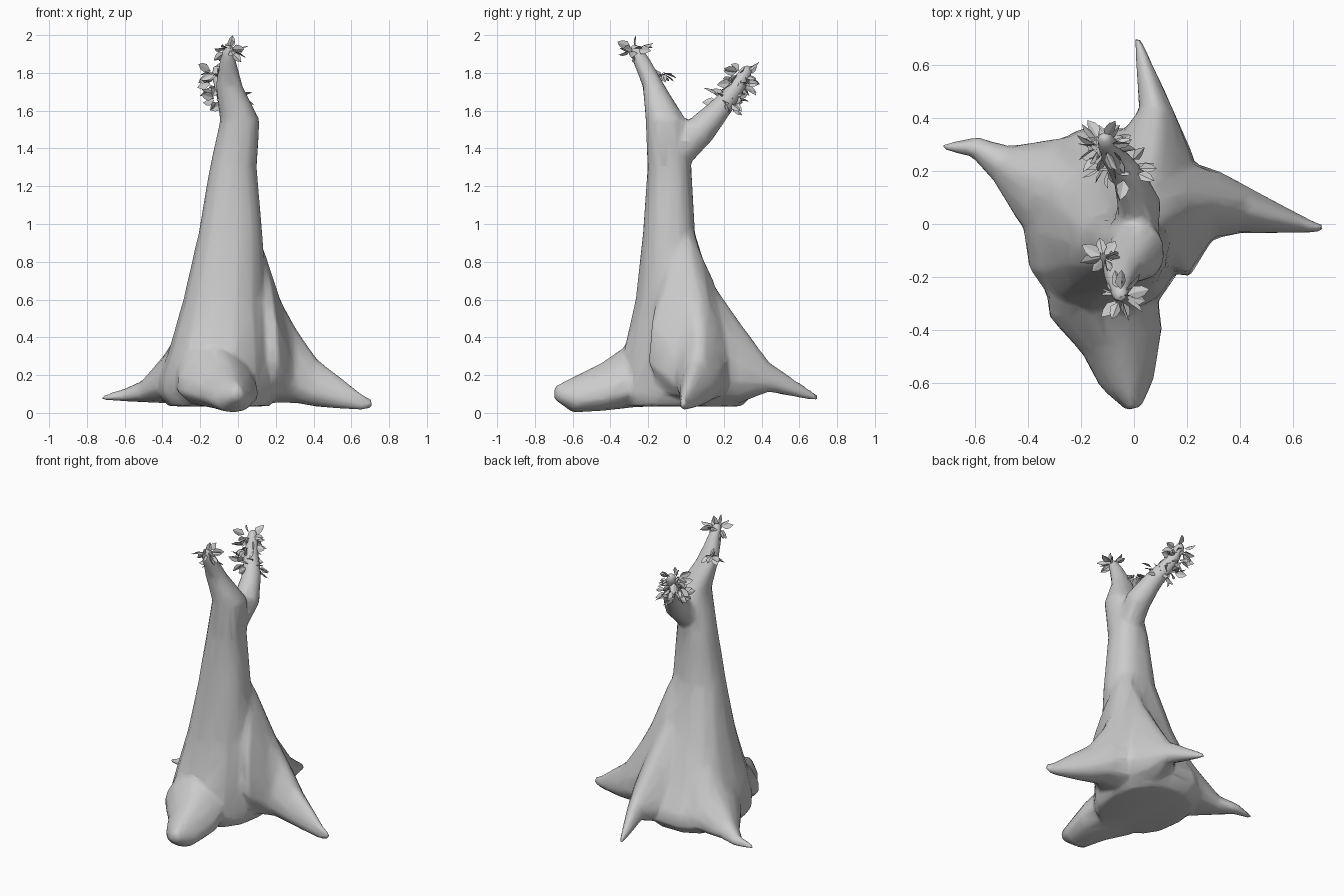
import bpy, bmesh, random
from math import sin, cos, pi, copysign
from mathutils import Vector

random.seed(7)
bm = bmesh.new()


def loft(rings):
    """Skin a closed, capped tube through equal-length rings."""
    rows = [[bm.verts.new(p) for p in r] for r in rings]
    n = len(rows[0])
    faces = [bm.faces.new((a[i], a[(i + 1) % n], b[(i + 1) % n], b[i]))
             for a, b in zip(rows, rows[1:]) for i in range(n)]
    faces += [bm.faces.new(rows[0][::-1]), bm.faces.new(rows[-1])]
    bmesh.ops.recalc_face_normals(bm, faces=faces)


def soft(v):
    return copysign(abs(v) ** 0.85, v)


# Trunk flowing into the front branch: z, x min, x max, y min, y max
trunk = [(0.035, -0.37, 0.17, -0.33, 0.30), (0.10, -0.42, 0.21, -0.34, 0.37),
         (0.18, -0.42, 0.20, -0.345, 0.36), (0.32, -0.37, 0.18, -0.335, 0.28),
         (0.60, -0.29, 0.15, -0.27, 0.16), (0.95, -0.21, 0.13, -0.23, 0.05),
         (1.30, -0.15, 0.10, -0.205, 0.03), (1.55, -0.095, 0.115, -0.215, 0.0),
         (1.73, -0.12, 0.025, -0.23, -0.11), (1.88, -0.095, -0.015, -0.29, -0.195),
         (1.95, -0.075, -0.025, -0.30, -0.245)]
loft([[((x0 + x1) / 2 + (x1 - x0) / 2 * soft(cos(t)),
        (y0 + y1) / 2 + (y1 - y0) / 2 * soft(sin(t)), z)
       for t in [2 * pi * i / 14 for i in range(14)]]
      for z, x0, x1, y0, y1 in trunk])

# Roots as upright pear-shaped sections: x, y, z min, z max, half width
roots = [
    [(-0.11, -0.10, 0.04, 0.60, 0.22), (-0.115, -0.31, 0.025, 0.36, 0.205),
     (-0.045, -0.44, 0.01, 0.27, 0.155), (-0.025, -0.60, 0.0, 0.19, 0.10),
     (0.0, -0.695, 0.07, 0.145, 0.03)],
    [(0.0, -0.02, 0.05, 1.15, 0.12), (0.12, 0.02, 0.05, 0.90, 0.22),
     (0.22, 0.07, 0.05, 0.61, 0.17), (0.31, 0.07, 0.05, 0.445, 0.12),
     (0.42, 0.05, 0.03, 0.285, 0.085),
     (0.66, -0.01, 0.012, 0.10, 0.025), (0.715, -0.015, 0.028, 0.07, 0.013)],
    [(0.02, -0.02, 0.05, 1.0, 0.12), (0.05, 0.12, 0.05, 0.72, 0.19),
     (0.07, 0.28, 0.05, 0.49, 0.14), (0.08, 0.44, 0.11, 0.27, 0.06),
     (0.012, 0.70, 0.06, 0.095, 0.013)],
    [(-0.16, 0.05, 0.05, 0.70, 0.22), (-0.36, 0.17, 0.05, 0.33, 0.17),
     (-0.50, 0.23, 0.055, 0.175, 0.07), (-0.60, 0.29, 0.06, 0.13, 0.04),
     (-0.72, 0.29, 0.065, 0.095, 0.013)]]
for secs in roots:
    rings = []
    for i, (x, y, z0, z1, w) in enumerate(secs):
        a, b = secs[max(i - 1, 0)], secs[min(i + 1, len(secs) - 1)]
        side = Vector((a[1] - b[1], b[0] - a[0], 0)).normalized()
        pear = 0.5 if z1 > 0.4 else 0.35
        rings.append([Vector((x, y, (z0 + z1) / 2 + (z1 - z0) / 2 * sin(t)))
                      + side * w * cos(t) * (1 - pear * sin(t))
                      for t in [2 * pi * k / 12 for k in range(12)]])
    loft(rings)

# Back branch: centre and radius
branch = [(0.0, -0.06, 1.36, 0.09), (0.02, 0.07, 1.49, 0.085), (-0.02, 0.18, 1.61, 0.062),
          (-0.08, 0.26, 1.71, 0.048), (-0.11, 0.32, 1.81, 0.035), (-0.115, 0.33, 1.84, 0.02)]
rings = []
for i, (x, y, z, r) in enumerate(branch):
    d = Vector(branch[min(i + 1, 5)][:3]) - Vector(branch[max(i - 1, 0)][:3])
    u = d.cross(Vector((1, 0, 0))).normalized()
    v = d.cross(u).normalized()
    rings.append([Vector((x, y, z)) + r * (u * cos(t) + v * sin(t))
                  for t in [2 * pi * k / 10 for k in range(10)]])
loft(rings)


def finish(bmesh_data, name):
    me = bpy.data.meshes.new(name)
    bmesh_data.to_mesh(me)
    bmesh_data.free()
    ob = bpy.data.objects.new(name, me)
    bpy.context.collection.objects.link(ob)
    return ob


# Fuse wood parts, soften the joins, reduce to a low-poly skin
wood = finish(bm, "tree_trunk")
m = wood.modifiers.new("fuse", 'REMESH')
m.mode = 'VOXEL'
m.voxel_size = 0.012
m.use_smooth_shade = True
m = wood.modifiers.new("soften", 'SMOOTH')
m.factor = 0.5
m.iterations = 14
m = wood.modifiers.new("reduce", 'DECIMATE')
m.ratio = 0.04

# Leaves: flat pointed blades radiating from points on the branches
lb = bmesh.new()


def leaf(base, d, length):
    d = d.normalized()
    s = d.cross(Vector([random.uniform(-1, 1) for _ in range(3)])).normalized()
    n = d.cross(s) * 0.006
    w = length * 0.29
    pts = [base, base + d * length * .35 + s * w + n, base + d * length * .7 + s * w * .75 + n,
           base + d * length, base + d * length * .7 - s * w * .75 + n,
           base + d * length * .35 - s * w + n]
    v = [lb.verts.new(p) for p in pts]
    lb.faces.new((v[0], v[1], v[2], v[3]))
    lb.faces.new((v[0], v[3], v[4], v[5]))


# Whorls: x, y, z, start radius, number of leaves
for x, y, z, r, n in [(-0.05, -0.27, 1.925, 0.025, 14), (-0.115, -0.125, 1.80, 0.01, 10),
                      (-0.03, 0.21, 1.66, 0.05, 9), (-0.10, 0.23, 1.66, 0.035, 13),
                      (-0.11, 0.28, 1.75, 0.04, 17), (-0.12, 0.30, 1.80, 0.035, 13)]:
    for i in range(n):
        h = random.uniform(-1.0, 0.6)
        t = 2 * pi * i * 0.382 + random.uniform(-0.3, 0.3)
        d = Vector((cos(t), sin(t), h)).normalized()
        leaf(Vector((x, y, z)) + d * r, d, random.uniform(0.068, 0.088))
leaf(Vector((-0.04, -0.27, 1.93)), Vector((0.1, 0.05, 0.6)), 0.071)
finish(lb, "leaves")
